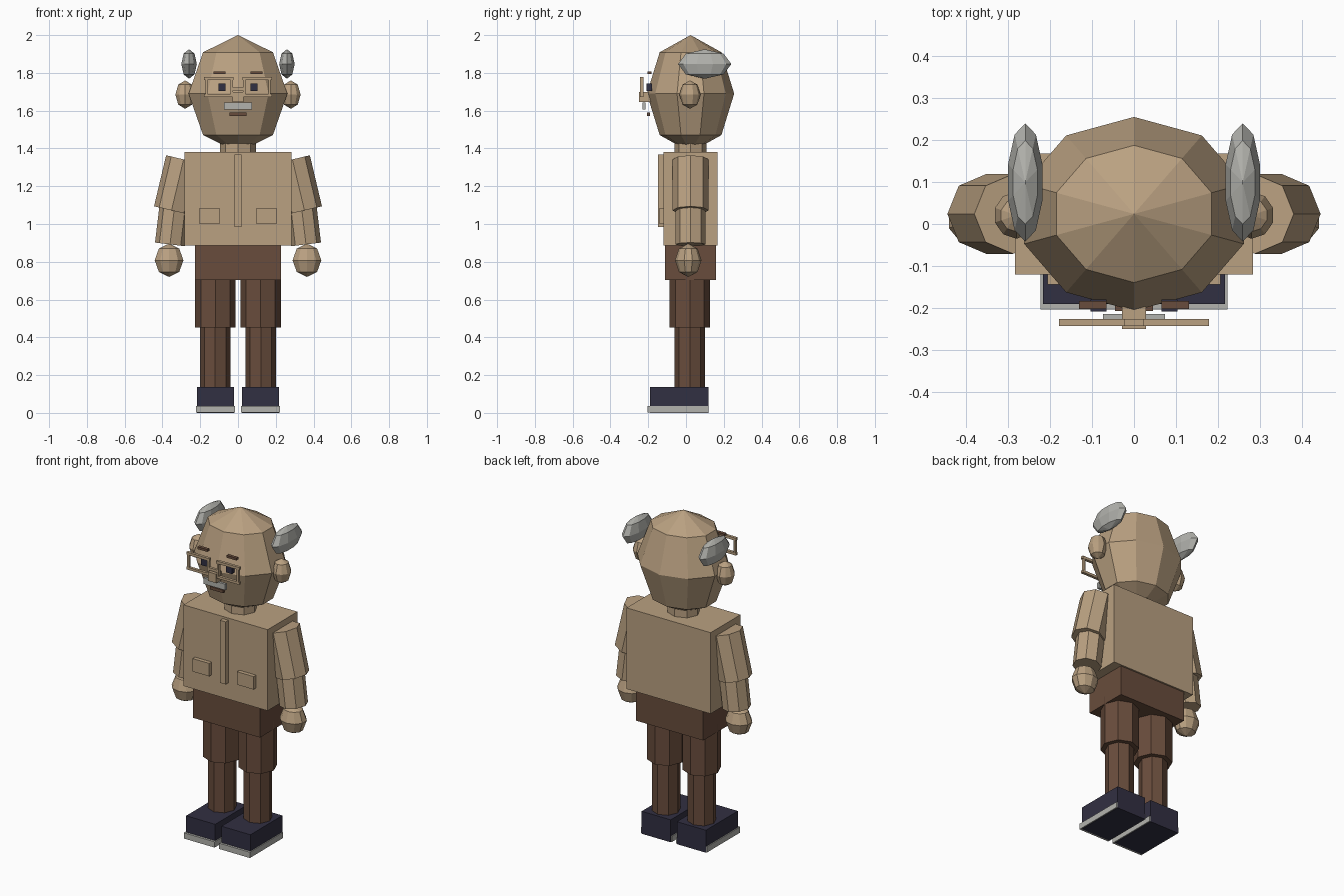
import bpy
import math
from mathutils import Vector

if "Cube" in bpy.data.objects:
    bpy.data.objects.remove(bpy.data.objects["Cube"])

CY = 0.024  # shared depth axis of head, torso and limbs


def material(name, rgb):
    m = bpy.data.materials.new(name)
    m.diffuse_color = (*rgb, 1.0)
    m.use_nodes = True
    m.node_tree.nodes["Principled BSDF"].inputs["Base Color"].default_value = m.diffuse_color
    return m


TAN = material("warm tan", (0.49, 0.355, 0.22))
BROWN = material("trouser brown", (0.140, 0.073, 0.045))
NAVY = material("dark navy", (0.031, 0.029, 0.054))
GREY = material("soft grey", (0.45, 0.45, 0.42))


def finish(name, mat):
    ob = bpy.context.object
    ob.name = name
    ob.data.materials.append(mat)
    return ob


def box(name, mat, x, y, z):
    """Box from (min, max) pairs on each axis."""
    spans = (x, y, z)
    bpy.ops.mesh.primitive_cube_add(size=1, location=[(a + b) / 2 for a, b in spans])
    bpy.context.object.scale = [abs(b - a) for a, b in spans]
    return finish(name, mat)


def ball(name, mat, centre, radii):
    """Faceted ellipsoid."""
    bpy.ops.mesh.primitive_uv_sphere_add(segments=10, ring_count=4, radius=1, location=centre)
    bpy.context.object.scale = radii
    return finish(name, mat)


def limb(name, mat, top, bottom, rx, ry=None):
    """Eight-sided cylinder between two points that lean only sideways."""
    top, bottom = Vector(top), Vector(bottom)
    d = top - bottom
    bpy.ops.mesh.primitive_cylinder_add(vertices=8, radius=1, depth=1,
                                        location=(top + bottom) / 2,
                                        rotation=(0, math.atan2(d.x, d.z), 0))
    bpy.context.object.scale = (rx, ry or rx, d.length)
    return finish(name, mat)


# Head, neck, torso and hips
ball("head", TAN, (0, CY, 1.69), (0.275, 0.231, 0.31))
limb("neck", TAN, (0, CY, 1.50), (0, CY, 1.36), 0.095, 0.085)
box("torso", TAN, (-0.284, 0.284), (-0.12, 0.168), (0.885, 1.38))
box("shirt_placket", TAN, (-0.019, 0.019), (-0.147, -0.11), (0.985, 1.367))
box("hips", BROWN, (-0.227, 0.227), (-0.112, 0.158), (0.703, 0.886))

# Centre of the face
box("nose", TAN, (-0.028, 0.028), (-0.25, -0.17), (1.645, 1.70))
box("glasses_bridge", TAN, (-0.027, 0.027), (-0.243, -0.226), (1.707, 1.723))
box("moustache", GREY, (-0.074, 0.074), (-0.229, -0.214), (1.606, 1.643))
box("mouth", BROWN, (-0.045, 0.045), (-0.207, -0.19), (1.572, 1.59))

for s, side in ((-1, "left"), (1, "right")):
    def sided(name, mat, x, y, z):
        return box(f"{name}_{side}", mat, sorted((s * x[0], s * x[1])), y, z)

    # Ears and hair tufts
    ball(f"ear_{side}", TAN, (s * 0.28, 0.021, 1.685), (0.054, 0.056, 0.075))
    ball(f"hair_tuft_{side}", GREY, (s * 0.259, 0.099, 1.847), (0.043, 0.141, 0.078))

    # Eyes, brows and glasses rims
    sided("eye", NAVY, (0.065, 0.104), (-0.208, -0.18), (1.705, 1.744))
    sided("brow", BROWN, (0.065, 0.131), (-0.203, -0.183), (1.793, 1.807))
    rim_y = (-0.243, -0.226)
    sided("rim_top", TAN, (0.023, 0.179), rim_y, (1.762, 1.778))
    sided("rim_bottom", TAN, (0.023, 0.179), rim_y, (1.672, 1.687))
    sided("rim_inner", TAN, (0.027, 0.039), rim_y, (1.68, 1.77))
    sided("rim_outer", TAN, (0.161, 0.173), rim_y, (1.68, 1.77))

    # Shirt pocket
    sided("pocket", TAN, (0.094, 0.206), (-0.144, -0.11), (1.003, 1.082))

    # Arm and hand
    limb(f"upper_arm_{side}", TAN, (s * 0.288, CY, 1.342), (s * 0.352, CY, 1.072), 0.095)
    limb(f"forearm_{side}", TAN, (s * 0.336, CY, 1.09), (s * 0.360, CY, 0.892), 0.08)
    ball(f"hand_{side}", TAN, (s * 0.365, 0.012, 0.808), (0.08, 0.07, 0.088))

    # Leg, shoe and sole edge
    limb(f"upper_leg_{side}", BROWN, (s * 0.12, CY - 0.004, 0.75), (s * 0.12, CY - 0.004, 0.452), 0.108)
    limb(f"lower_leg_{side}", BROWN, (s * 0.121, CY - 0.004, 0.47), (s * 0.121, CY - 0.004, 0.12), 0.08)
    sided("shoe", NAVY, (0.021, 0.217), (-0.19, 0.118), (0.0, 0.137))
    sided("sole", GREY, (0.015, 0.223), (-0.204, 0.116), (0.002, 0.037))
